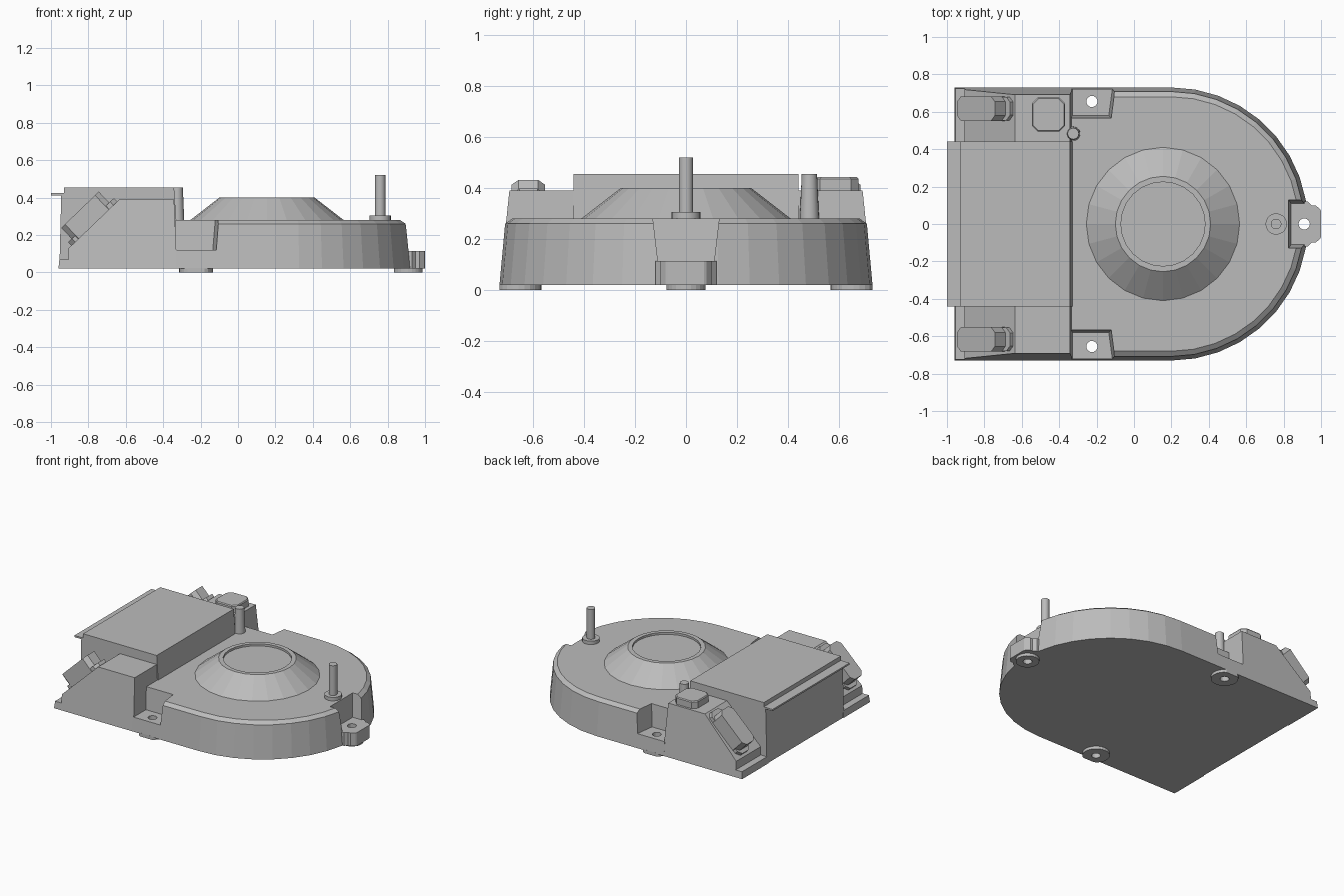
import bpy, bmesh, math
from mathutils import Vector

old = bpy.data.objects.get("Cube")
if old:
    bpy.data.objects.remove(old, do_unlink=True)

grey = bpy.data.materials.new("plain grey")
grey.use_nodes = True
grey.diffuse_color = (0.5, 0.5, 0.5, 1)
grey.node_tree.nodes["Principled BSDF"].inputs["Base Color"].default_value = (0.5, 0.5, 0.5, 1)


def loft(name, rings, smooth=None):
    """Closed solid through rings that share a point count."""
    bm = bmesh.new()
    loops = [[bm.verts.new(p) for p in ring] for ring in rings]
    n = len(loops[0])
    for a, b in zip(loops, loops[1:]):
        for i in range(n):
            j = (i + 1) % n
            bm.faces.new((a[i], a[j], b[j], b[i]))
    bm.faces.new(loops[0][::-1])
    bm.faces.new(loops[-1])
    bmesh.ops.recalc_face_normals(bm, faces=bm.faces)
    mesh = bpy.data.meshes.new(name)
    bm.to_mesh(mesh)
    bm.free()
    obj = bpy.data.objects.new(name, mesh)
    bpy.context.collection.objects.link(obj)
    mesh.materials.append(grey)
    if smooth:
        activate(obj)
        bpy.ops.object.shade_smooth_by_angle(angle=math.radians(smooth))
    return obj


def activate(obj):
    bpy.ops.object.select_all(action='DESELECT')
    obj.select_set(True)
    bpy.context.view_layer.objects.active = obj


def lathe(name, x, y, profile, sides=24, smooth=None):
    """Round part from (radius, height) pairs."""
    turn = [math.tau * i / sides for i in range(sides)]
    return loft(name, [[(x + r * math.cos(a), y + r * math.sin(a), z) for a in turn]
                       for r, z in profile], smooth)


def plan_prism(name, points, z0, z1):
    return loft(name, [[(x, y, z) for x, y in points] for z in (z0, z1)])


def cut(obj, cutter):
    mod = obj.modifiers.new("cut", 'BOOLEAN')
    mod.operation = 'DIFFERENCE'
    mod.solver = 'EXACT'
    mod.object = cutter
    activate(obj)
    bpy.ops.object.modifier_apply(modifier=mod.name)


def discard(*objs):
    for o in objs:
        bpy.data.objects.remove(o, do_unlink=True)


def octagon(w, h, c):
    """Rectangle with clipped corners, half sizes w and h."""
    return [(w, c - h), (w, h - c), (w - c, h), (c - w, h),
            (-w, h - c), (-w, c - h), (c - w, -h), (w - c, -h)]


# Rounded main body with tapered wall and chamfered rim
def outline(inset, z):
    r = 0.73 - inset
    arc = [math.radians(-90 + 180 * i / 18) for i in range(19)]
    return ([(-0.335, -r, z)] + [(0.2 + r * math.cos(a), r * math.sin(a), z) for a in arc]
            + [(-0.335, r, z)])


body = loft("main_body", [outline(0, 0.02), outline(0.022, 0.26), outline(0.05, 0.28)])

# Side mounting notches, feet and screw holes
for side, label in ((1, "left"), (-1, "right")):
    rings = [[(-0.4, 0.8 * side, z), (-0.105 + g, 0.8 * side, z),
              (-0.135 + g, (0.58 - g) * side, z), (-0.4, (0.58 - g) * side, z)]
             for z, g in ((0.12, 0), (0.3, 0.015))]
    notch = loft("notch_cutter", rings)
    cut(body, notch)
    foot_pts = [(-0.225 + 0.09 * math.cos(a), side * min(0.73, 0.655 + 0.09 * math.sin(a)))
                for a in (math.tau * i / 24 for i in range(24))]
    foot = plan_prism(label + "_foot", foot_pts, 0, 0.025)
    hole = lathe("hole_cutter", -0.225, 0.655 * side, [(0.03, -0.1), (0.03, 0.2)], 16)
    cut(body, hole)
    cut(foot, hole)
    discard(notch, hole)

# Nose notch, tab and foot
notch = loft("notch_cutter", [[(x, s * w, z) for x, s in ((x0, -1), (1.1, -1), (1.1, 1), (x0, 1))]
                              for z, w, x0 in ((0.115, 0.11, 0.84), (0.3, 0.132, 0.825))])
cut(body, notch)
half = [(0.85, 0.12), (0.93, 0.12), (0.95, 0.1), (0.97, 0.1), (0.995, 0.08)]
tab = plan_prism("nose_tab", [(x, -y) for x, y in half] + [(1, -0.07), (1, 0.07)] + half[::-1],
                 0.02, 0.115)
foot = lathe("nose_foot", 0.91, 0, [(0.077, 0), (0.077, 0.025)])
hole = lathe("hole_cutter", 0.91, 0, [(0.03, -0.1), (0.03, 0.2)], 16)
for part in (body, tab, foot):
    cut(part, hole)
discard(notch, hole)

# Raised cone with a shallow dish
lathe("cone", 0.155, 0, [(0.41, 0.27), (0.41, 0.28), (0.255, 0.4), (0.225, 0.4), (0.225, 0.385)])

# Posts
lathe("nose_post", 0.76, 0, [(0.057, 0.27), (0.057, 0.305), (0.028, 0.305), (0.028, 0.52)], 20, 40)
lathe("side_post", -0.325, 0.483, [(0.038, 0.27), (0.03, 0.455)], 20, 40)

# Central housing and its thin rear lip
block = [(-0.955, 0.02), (-0.945, 0.418), (-0.93, 0.418), (-0.93, 0.455),
         (-0.342, 0.455), (-0.33, 0.28), (-0.33, 0.02)]
loft("housing", [[(x, y, z) for x, z in block] for y in (-0.44, 0.44)])
plan_prism("rear_lip", [(-1, -0.44), (-0.92, -0.44), (-0.92, 0.44), (-1, 0.44)], 0.412, 0.424)

# Sloped wings either side, each with a connector lying on the slope
wing = [(-0.96, 0.02), (-0.955, 0.07), (-0.905, 0.07), (-0.905, 0.13),
        (-0.635, 0.39), (-0.342, 0.39), (-0.33, 0.12), (-0.33, 0.02)]
start = Vector((-0.905, 0, 0.13))
along = Vector((0.27, 0, 0.26)).normalized()
out = Vector((-along.z, 0, along.x))


def on_slope(name, u0, u1, depth, width, y):
    mid, w = (u0 + u1) / 2, (u1 - u0) / 2
    loft(name, [[start + along * (mid + u) + out * v + Vector((0, y + t, 0))
                 for u, t in octagon(w, width, 0.028)] for v in (-0.02, depth)])


for side, label in ((1, "left"), (-1, "right")):
    loft(label + "_wing", [[(x, 0.43 * side, z) for x, z in wing],
                           [(x, side * (0.73 - 0.105 * (z - 0.02)), z) for x, z in wing]])
    on_slope(label + "_connector", 0.046, 0.325, 0.106, 0.066, 0.617 * side)
    on_slope(label + "_connector_base", 0.02, 0.36, 0.025, 0.063, 0.617 * side)

# Raised cap on the left wing
loft("wing_cap", [[(-0.457 + x, 0.585 + y, z) for x, y in octagon(0.089 - g, 0.09 - g, 0.03)]
                  for z, g in ((0.38, 0), (0.435, 0), (0.442, 0.005))])
